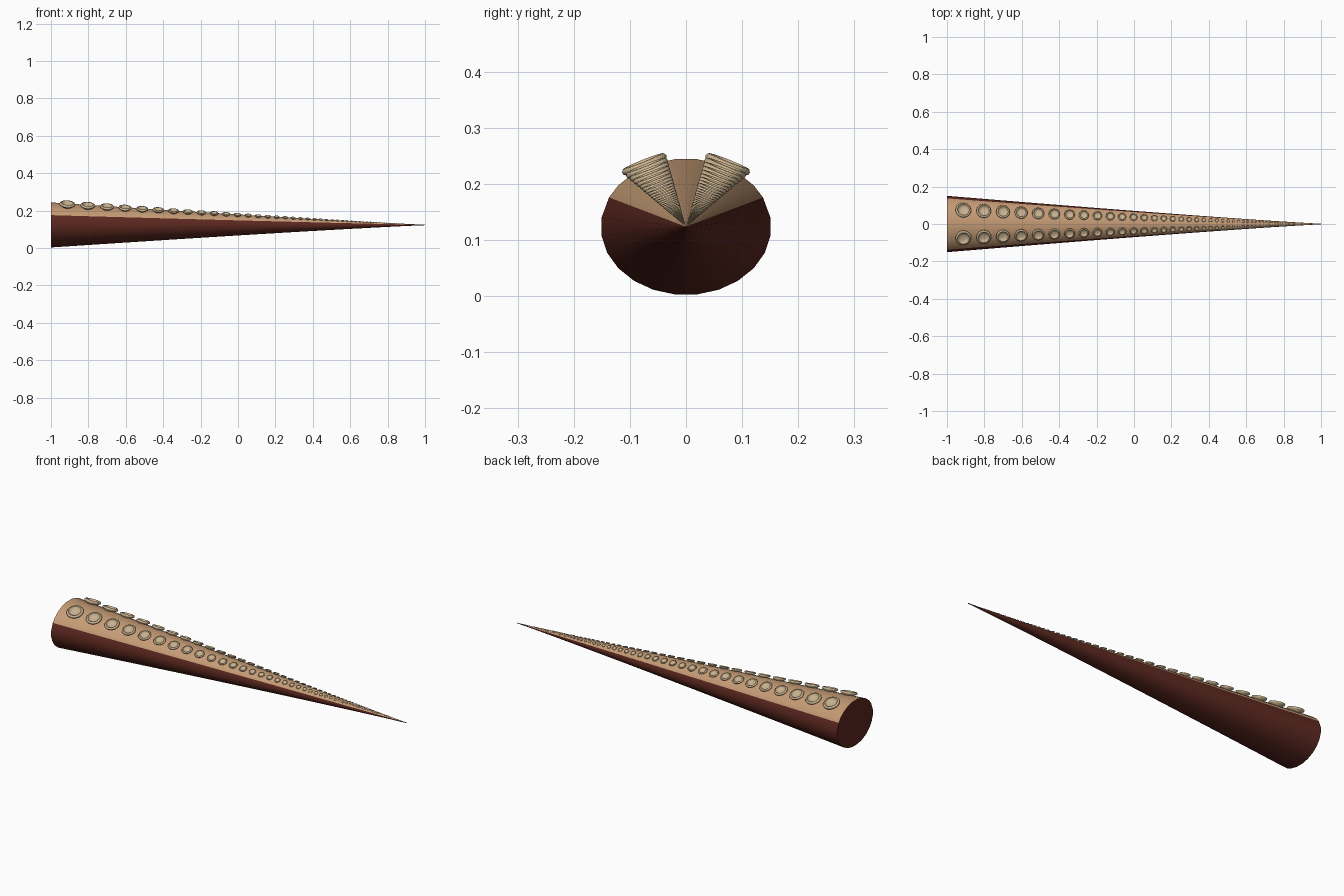
import bpy, bmesh, math
from mathutils import Vector, Matrix

if "Cube" in bpy.data.objects:
    bpy.data.objects.remove(bpy.data.objects["Cube"])

HALF_W, HALF_H, MID_Z = 0.152, 0.1215, 0.1235
SIDES = 24
SEAM = math.radians(25.5)      # angle where the pale underside starts


def material(name, rgb):
    m = bpy.data.materials.new(name)
    m.diffuse_color = (*rgb, 1)
    m.use_nodes = True
    m.node_tree.nodes["Principled BSDF"].inputs["Base Color"].default_value = m.diffuse_color
    return m


skin = material("dark red skin", (0.107, 0.021, 0.014))
pale = material("tan skin", (0.56, 0.33, 0.18))
cup = material("beige sucker", (0.58, 0.44, 0.27))


def taper(x):
    t = max(0.0, (1 - x) / 2)
    return 0.012 + 0.988 * t ** 1.12


def finish(name, bm, mats, angle):
    bmesh.ops.recalc_face_normals(bm, faces=bm.faces)
    me = bpy.data.meshes.new(name)
    bm.to_mesh(me)
    bm.free()
    for m in mats:
        me.materials.append(m)
    ob = bpy.data.objects.new(name, me)
    bpy.context.collection.objects.link(ob)
    bpy.context.view_layer.objects.active = ob
    ob.select_set(True)
    bpy.ops.object.shade_smooth_by_angle(angle=math.radians(angle))
    ob.select_set(False)


def bridge(bm, a, b):
    n = len(a)
    return [bm.faces.new((a[i], a[(i + 1) % n], b[(i + 1) % n], b[i])) for i in range(n)]


# Tapering arm, with one edge on each side moved onto the colour seam
angles = [math.radians(7.5 + 15 * i) for i in range(SIDES)]
angles[1], angles[10] = SEAM, math.pi - SEAM
bm = bmesh.new()
rings = []
for k in range(33):
    x = -1 + k / 16
    s = taper(x)
    rings.append([bm.verts.new((x, HALF_W * s * math.cos(a), MID_Z + HALF_H * s * math.sin(a)))
                  for a in angles])
for a, b in zip(rings, rings[1:]):
    for i, f in enumerate(bridge(bm, a, b)):
        f.material_index = 1 if 1 <= i < 10 else 0
bm.faces.new(rings[0])
bm.faces.new(rings[-1])
finish("tentacle_arm", bm, [skin, pale], 40)

# Sucker profile as (radius, height): neck, flared lip, sunken cup
PROFILE = [(0.62, -0.25), (0.72, 0.02), (0.97, 0.16), (1.0, 0.28), (0.92, 0.4),
           (0.76, 0.42), (0.68, 0.32), (0.6, 0.2), (0.3, 0.13)]
ROUND = 16


def add_sucker(bm, x, side):
    s = taper(x)
    a = math.radians(61)
    pos = Vector((x, side * HALF_W * s * math.cos(a), MID_Z + HALF_H * s * math.sin(a)))
    normal = Vector((0.06, side * 0.37, 0.93)).normalized()
    frame = Matrix.Translation(pos) @ Vector((0, 0, 1)).rotation_difference(normal).to_matrix().to_4x4()
    size = 0.0445 * s
    loops = []
    for r, h in PROFILE:
        loops.append([bm.verts.new(frame @ Vector((size * r * math.cos(2 * math.pi * i / ROUND),
                                                   size * r * math.sin(2 * math.pi * i / ROUND),
                                                   size * h))) for i in range(ROUND)])
    for p, q in zip(loops, loops[1:]):
        bridge(bm, p, q)
    bm.faces.new(loops[0])
    bm.faces.new(loops[-1])


# Two rows of suckers shrinking toward the tip
for name, side in (("front_suckers", -1), ("back_suckers", 1)):
    bm = bmesh.new()
    for k in range(52):
        add_sucker(bm, 1 - 1.913 * 0.943 ** k, side)
    finish(name, bm, [cup], 50)
